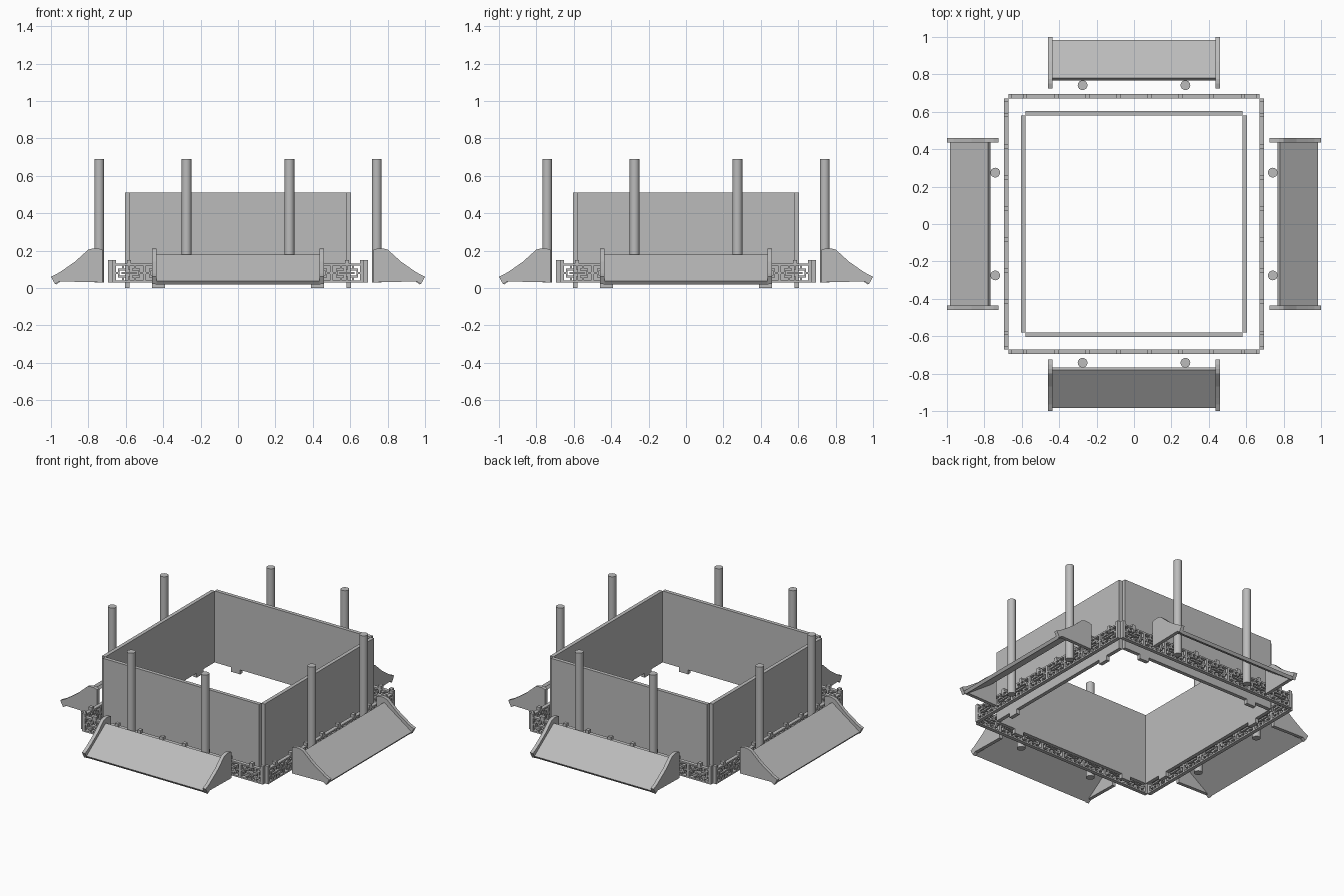
import bpy, bmesh, math
from mathutils import Matrix

cube = bpy.data.objects.get("Cube")
if cube:
    bpy.data.objects.remove(cube, do_unlink=True)

grey = bpy.data.materials.new("plain grey")
grey.use_nodes = True
grey.diffuse_color = (0.5, 0.5, 0.5, 1)
grey.node_tree.nodes["Principled BSDF"].inputs["Base Color"].default_value = (0.5, 0.5, 0.5, 1)


def add_box(bm, x0, x1, y0, y1, z0, z1):
    place = Matrix.Translation(((x0 + x1) / 2, (y0 + y1) / 2, (z0 + z1) / 2))
    size = Matrix.Diagonal((x1 - x0, y1 - y0, z1 - z0, 1))
    bmesh.ops.create_cube(bm, size=1, matrix=place @ size)


def add_extrusion(bm, profile, x0, x1):
    """Extrude a profile of (distance outward, height) along x."""
    face = bm.faces.new([bm.verts.new((x0, -d, z)) for d, z in profile])
    ext = bmesh.ops.extrude_face_region(bm, geom=[face])
    moved = [v for v in ext["geom"] if isinstance(v, bmesh.types.BMVert)]
    bmesh.ops.translate(bm, verts=moved, vec=(x1 - x0, 0, 0))


def finish(bm, part, smooth=False):
    """Make the front part, then turn copies onto the other three sides."""
    bmesh.ops.recalc_face_normals(bm, faces=bm.faces)
    mesh = bpy.data.meshes.new(part)
    bm.to_mesh(mesh)
    bm.free()
    mesh.materials.append(grey)
    if smooth:
        for p in mesh.polygons:
            p.use_smooth = abs(p.normal.z) < 0.5
    for i, side in enumerate(("front", "left", "back", "right")):
        ob = bpy.data.objects.new(side + "_" + part, mesh)
        ob.rotation_euler.z = i * math.pi / 2
        bpy.context.collection.objects.link(ob)


# Wall with two feet
bm = bmesh.new()
add_box(bm, -0.58, 0.58, -0.605, -0.58, 0.03, 0.51)
for s in (-1, 1):
    a, b = sorted((s * 0.39, s * 0.46))
    add_box(bm, a, b, -0.605, -0.58, 0, 0.03)
finish(bm, "wall")

# Lattice fence: rails, posts and a repeated fretwork panel
bm = bmesh.new()
OUT, IN = -0.695, -0.67
PITCH = 0.1665


def bar(x0, x1, z0, z1):
    add_box(bm, min(x0, x1), max(x0, x1), OUT, IN, z0, z1)


for z in (0.03, 0.12):
    bar(-0.66, 0.66, z, z + 0.01)
for i in range(-3, 4):
    bar(i * PITCH - 0.008, i * PITCH + 0.008, 0.04, 0.12)
for s in (-1, 1):
    bar(s * 0.652, s * 0.672, 0.03, 0.15)
for i in range(8):
    cx = (i - 3.5) * PITCH
    bar(cx - 0.012, cx + 0.012, 0.13, 0.15)      # knob
    bar(cx - 0.006, cx + 0.006, 0.04, 0.062)
    bar(cx - 0.006, cx + 0.006, 0.098, 0.12)
    bar(cx - 0.04, cx + 0.04, 0.075, 0.085)
    for s in (-1, 1):
        for z in (0.055, 0.094):
            bar(cx + s * 0.015, cx + s * 0.06, z, z + 0.011)
        bar(cx + s * 0.05, cx + s * 0.06, 0.066, 0.094)
        bar(cx + s * 0.06, cx + s * 0.076, 0.075, 0.085)
        for z in (0.04, 0.105):
            bar(cx + s * 0.028, cx + s * 0.038, z, z + 0.015)
finish(bm, "lattice_fence")

# Sloping awning panel
bm = bmesh.new()
add_extrusion(bm, [(0.78, 0.18), (0.985, 0.036), (0.972, 0.019), (0.767, 0.163)], -0.44, 0.44)
finish(bm, "awning_panel")

# Curved end plates of the awning
fin = [(0.725, 0.03), (0.725, 0.205), (0.75, 0.212), (0.775, 0.212), (0.80, 0.205),
       (0.825, 0.183), (0.87, 0.142), (0.93, 0.1), (0.965, 0.077), (1.0, 0.06),
       (0.978, 0.02), (0.957, 0.035)]
bm = bmesh.new()
for x in (-0.46, 0.437):
    add_extrusion(bm, fin, x, x + 0.023)
finish(bm, "awning_end_plates")

# Pair of round columns
bm = bmesh.new()
for x in (-0.275, 0.275):
    bmesh.ops.create_cone(bm, cap_ends=True, segments=24, radius1=0.026, radius2=0.026,
                          depth=0.66, matrix=Matrix.Translation((x, -0.742, 0.36)))
finish(bm, "columns", smooth=True)
